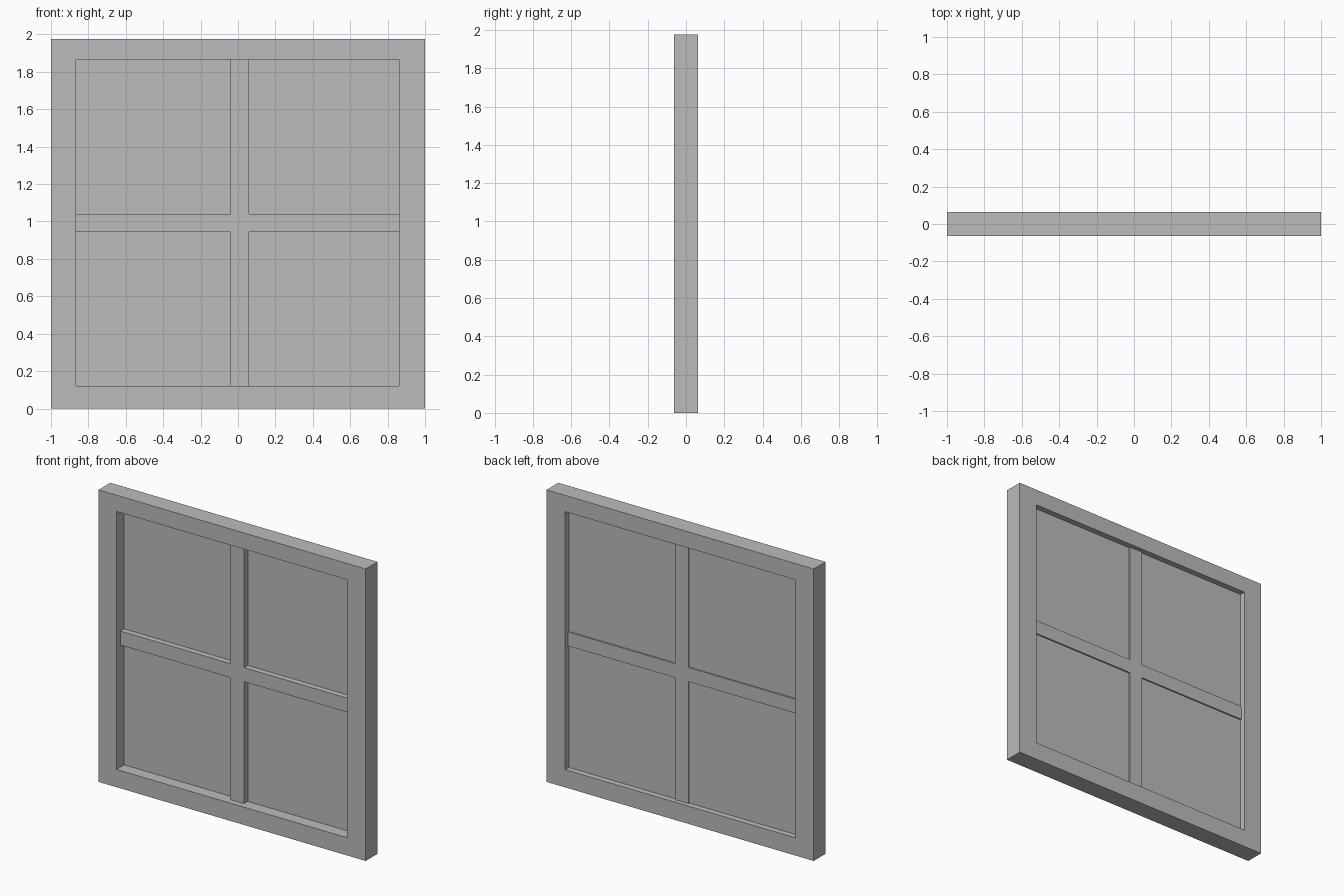
import bpy
import bmesh

cube = bpy.data.objects.get("Cube")
if cube:
    bpy.data.objects.remove(cube, do_unlink=True)

# One plain grey for the whole window
grey = bpy.data.materials.new("plain_grey")
grey.use_nodes = True
colour = (0.5, 0.5, 0.5, 1)
grey.diffuse_color = colour
grey.node_tree.nodes["Principled BSDF"].inputs["Base Color"].default_value = colour


def rect(x0, x1, z0, z1):
    return [(x0, z0), (x1, z0), (x1, z1), (x0, z1)]


def extrude_faces(name, faces, front, back):
    """Extrude flat front-facing polygons in x, z from y=front to y=back."""
    bm = bmesh.new()
    for points in faces:
        bm.faces.new([bm.verts.new((x, front, z)) for x, z in points])
    bmesh.ops.remove_doubles(bm, verts=bm.verts[:], dist=0.0001)
    flat = bm.faces[:]
    made = bmesh.ops.extrude_face_region(bm, geom=flat, use_keep_orig=True)["geom"]
    moved = [v for v in made if isinstance(v, bmesh.types.BMVert)]
    bmesh.ops.translate(bm, verts=moved, vec=(0, back - front, 0))
    bmesh.ops.recalc_face_normals(bm, faces=bm.faces[:])
    mesh = bpy.data.meshes.new(name)
    bm.to_mesh(mesh)
    bm.free()
    mesh.materials.append(grey)
    obj = bpy.data.objects.new(name, mesh)
    bpy.context.collection.objects.link(obj)
    return obj


# Main dimensions
left, right, bottom, top = -0.865, 0.86, 0.12, 1.865
bar_x0, bar_x1, bar_z0, bar_z1 = -0.04, 0.06, 0.945, 1.04

# Outer frame: four mitred sides between the outer and inner rectangles
outer = rect(-1, 1, 0, 1.975)
inner = rect(left, right, bottom, top)
sides = [[outer[i], outer[(i + 1) % 4], inner[(i + 1) % 4], inner[i]] for i in range(4)]
extrude_faces("window_frame", sides, -0.063, 0.063)

# Crossed glazing bars, set back from the frame
cross = [(bar_x0, bottom), (bar_x1, bottom), (bar_x1, bar_z0), (right, bar_z0),
         (right, bar_z1), (bar_x1, bar_z1), (bar_x1, top), (bar_x0, top),
         (bar_x0, bar_z1), (left, bar_z1), (left, bar_z0), (bar_x0, bar_z0)]
extrude_faces("glazing_bars", [cross], -0.021, 0.033)

# Four thin panes
for side, x0, x1 in (("right", left, bar_x0), ("left", bar_x1, right)):
    for level, z0, z1 in (("lower", bottom, bar_z0), ("upper", bar_z1, top)):
        extrude_faces(f"{level}_{side}_pane", [rect(x0, x1, z0, z1)], 0.019, 0.023)
